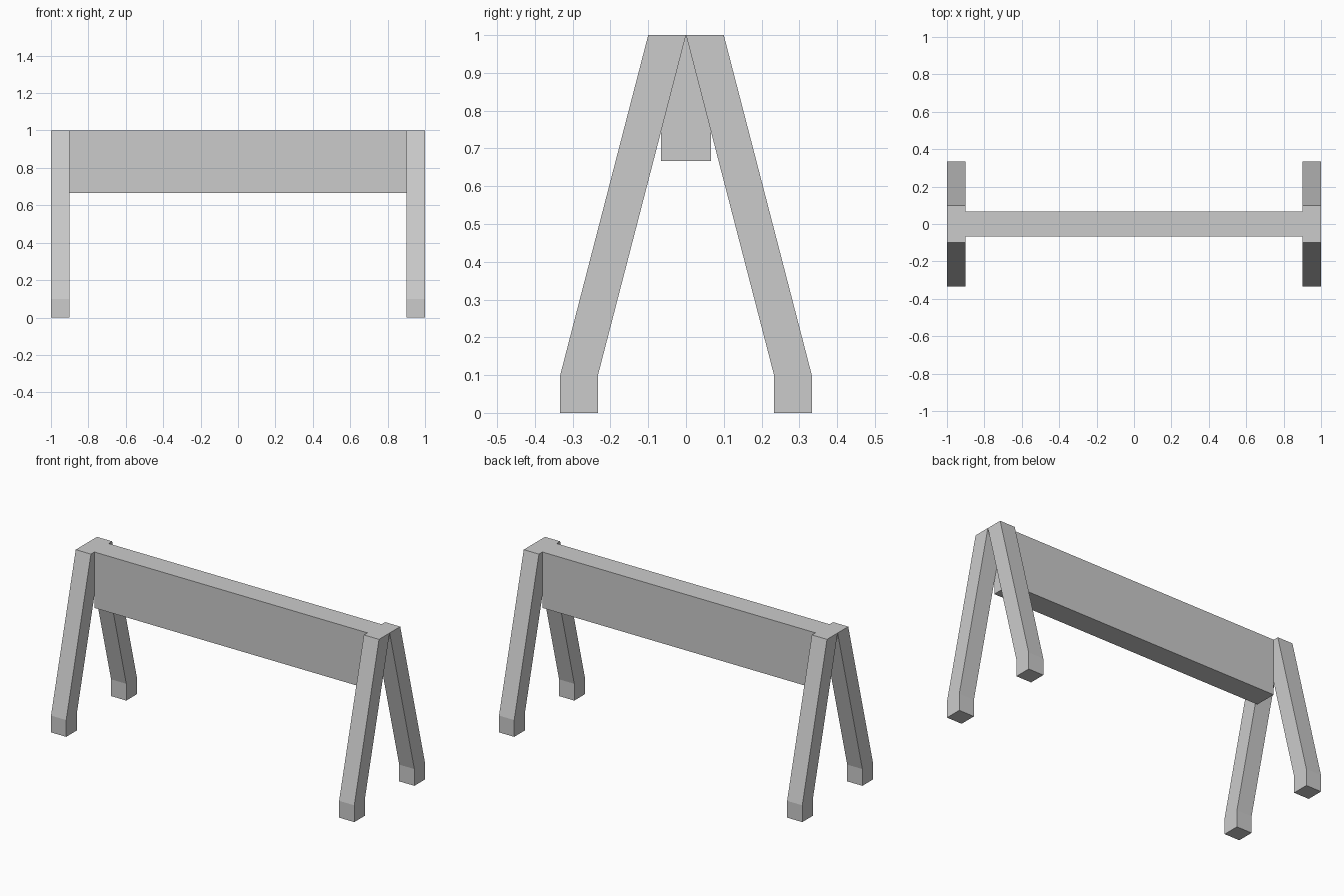
import bpy
import bmesh

if "Cube" in bpy.data.objects:
    bpy.data.objects.remove(bpy.data.objects["Cube"])


def extrude_profile(name, profile, x0, x1):
    """Extrude a closed (y, z) outline along x into a solid object."""
    bm = bmesh.new()
    face = bm.faces.new([bm.verts.new((x0, y, z)) for y, z in profile])
    ext = bmesh.ops.extrude_face_region(bm, geom=[face])
    moved = [g for g in ext["geom"] if isinstance(g, bmesh.types.BMVert)]
    bmesh.ops.translate(bm, verts=moved, vec=(x1 - x0, 0, 0))
    bmesh.ops.recalc_face_normals(bm, faces=bm.faces[:])
    mesh = bpy.data.meshes.new(name)
    bm.to_mesh(mesh)
    bm.free()
    obj = bpy.data.objects.new(name, mesh)
    bpy.context.collection.objects.link(obj)
    return obj


# Crossbeam between the two leg pairs
HALF = 0.0667
extrude_profile("crossbeam",
                [(-HALF, 0.667), (HALF, 0.667), (HALF, 1.0), (-HALF, 1.0)],
                -0.9, 0.9)

# Splayed legs with short upright feet, meeting at the top centre
LEG = [(0.333, 0), (0.333, 0.1), (0.1, 1), (0, 1), (0.233, 0.1), (0.233, 0)]
for side, x0, x1 in (("left", -1.0, -0.9), ("right", 0.9, 1.0)):
    for end, s in (("front", -1), ("back", 1)):
        extrude_profile(f"{end}_{side}_leg", [(s * y, z) for y, z in LEG], x0, x1)
